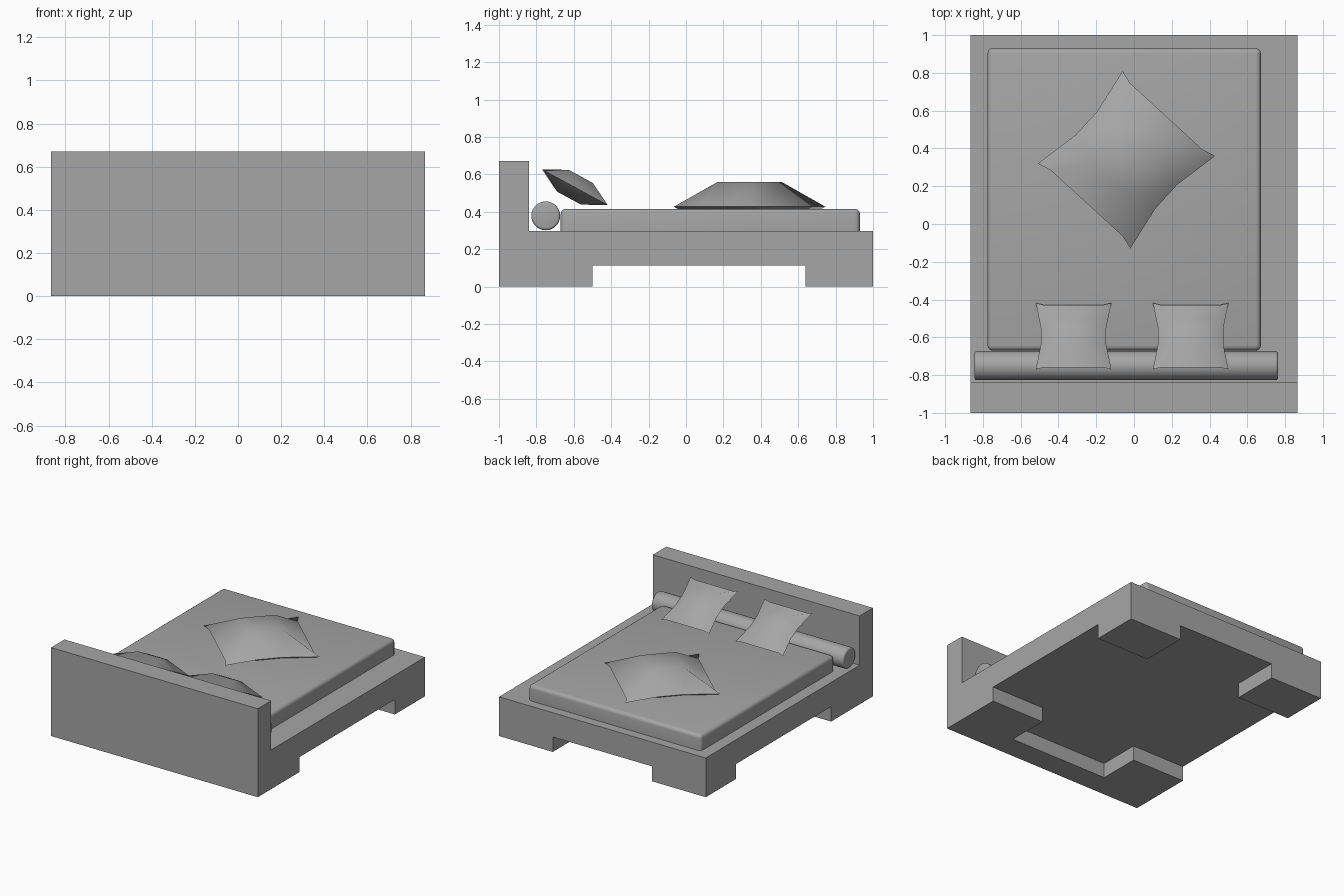
import bpy
import bmesh
import math
from mathutils import Matrix, Vector

if "Cube" in bpy.data.objects:
    bpy.data.objects.remove(bpy.data.objects["Cube"])

GREY = (0.38, 0.38, 0.38, 1.0)
grey = bpy.data.materials.new("plain_grey")
grey.use_nodes = True
grey.diffuse_color = GREY
grey.node_tree.nodes["Principled BSDF"].inputs["Base Color"].default_value = GREY


def finish(name, bm, smooth_angle=None):
    """Turn a bmesh into a named, coloured object."""
    bmesh.ops.recalc_face_normals(bm, faces=bm.faces)
    mesh = bpy.data.meshes.new(name)
    bm.to_mesh(mesh)
    bm.free()
    mesh.materials.append(grey)
    obj = bpy.data.objects.new(name, mesh)
    bpy.context.collection.objects.link(obj)
    bpy.ops.object.select_all(action="DESELECT")
    obj.select_set(True)
    bpy.context.view_layer.objects.active = obj
    if smooth_angle:
        bpy.ops.object.shade_smooth_by_angle(angle=math.radians(smooth_angle))
    return obj


def prism(points, direction):
    """Extrude a closed flat outline along a direction."""
    bm = bmesh.new()
    face = bm.faces.new([bm.verts.new(p) for p in points])
    out = bmesh.ops.extrude_face_region(bm, geom=[face])
    moved = [g for g in out["geom"] if isinstance(g, bmesh.types.BMVert)]
    bmesh.ops.translate(bm, verts=moved, vec=Vector(direction))
    return bm


HALF = 0.866   # half width of the bed
DECK = 0.297   # top of the platform
LEG = 0.416    # inner x of the legs

# Cutter that hollows out the space between the four legs
plan = [(-1, -0.5), (-LEG, -0.5), (-LEG, -0.82), (LEG, -0.82), (LEG, -0.5), (1, -0.5),
        (1, 0.64), (LEG, 0.64), (LEG, 1.1), (-LEG, 1.1), (-LEG, 0.64), (-1, 0.64)]
cutter = finish("leg_gap_cutter", prism([(x, y, -0.1) for x, y in plan], (0, 0, 0.213)))
cutter.hide_render = True

# Platform and headboard as one side profile
side = [(-1, 0), (1, 0), (1, DECK), (-0.84, DECK), (-0.84, 0.67), (-1, 0.67)]
frame = finish("bed_frame", prism([(-HALF, y, z) for y, z in side], (2 * HALF, 0, 0)))
cut = frame.modifiers.new("leg_gaps", "BOOLEAN")
cut.operation = "DIFFERENCE"
cut.solver = "EXACT"
cut.object = cutter
bpy.ops.object.modifier_apply(modifier=cut.name)
bpy.data.objects.remove(cutter)

# Mattress with rounded top and corners
bm = bmesh.new()
bmesh.ops.create_cube(bm, size=1, matrix=Matrix.Translation((-0.052, 0.13, 0.355))
                      @ Matrix.Diagonal((1.447, 1.6, 0.12, 1)))
rounded = [e for e in bm.edges if max(v.co.z for v in e.verts) > 0.4]
bmesh.ops.bevel(bm, geom=rounded, offset=0.027, segments=4, profile=0.5, affect="EDGES")
finish("mattress", bm, 35)

# Bolster lying along the headboard
bm = bmesh.new()
bmesh.ops.create_cone(bm, cap_ends=True, segments=32, radius1=0.077, radius2=0.077, depth=1.607,
                      matrix=Matrix.Translation((-0.041, -0.75, 0.378))
                      @ Matrix.Rotation(math.pi / 2, 4, "Y"))
rims = [e for e in bm.edges if abs(e.verts[0].co.x - e.verts[1].co.x) < 0.01]
bmesh.ops.bevel(bm, geom=rims, offset=0.013, segments=3, profile=0.5, affect="EDGES")
finish("bolster", bm, 35)


def pillow(name, matrix, thickness):
    """Pinched cushion: a 4 x 4 grid on each side sharing one seam."""
    bm = bmesh.new()
    seam = {}

    def vert(i, j, side):
        su, sv = (1 if i > 1 else -1), (1 if j > 1 else -1)
        edge_u, edge_v = i in (0, 3), j in (0, 3)
        if edge_u and edge_v:
            u, v = 0.2, 0.2
        elif edge_u:
            u, v = 0.173, 0.05
        elif edge_v:
            u, v = 0.156, 0.188
        else:
            return bm.verts.new((su * 0.075, sv * 0.073, side * thickness))
        if (i, j) not in seam:
            seam[i, j] = bm.verts.new((su * u, sv * v, 0))
        return seam[i, j]

    for side in (1, -1):
        grid = [[vert(i, j, side) for j in range(4)] for i in range(4)]
        for i in range(3):
            for j in range(3):
                bm.faces.new((grid[i][j], grid[i + 1][j], grid[i + 1][j + 1], grid[i][j + 1]))
    bm.transform(matrix)
    return finish(name, bm, 48)


# Two small pillows leaning on the bolster
for name, x in (("right_pillow", -0.32), ("left_pillow", 0.3)):
    pillow(name, Matrix.Translation((x, -0.594, 0.531))
           @ Matrix.Rotation(math.radians(-28.5), 4, "X"), 0.066)

# Large floor cushion turned on the mattress
pillow("large_pillow", Matrix.Translation((-0.04, 0.34, 0.427))
       @ Matrix.Rotation(math.radians(-42.5), 4, "Z") @ Matrix.Scale(1.66, 4), 0.079)
